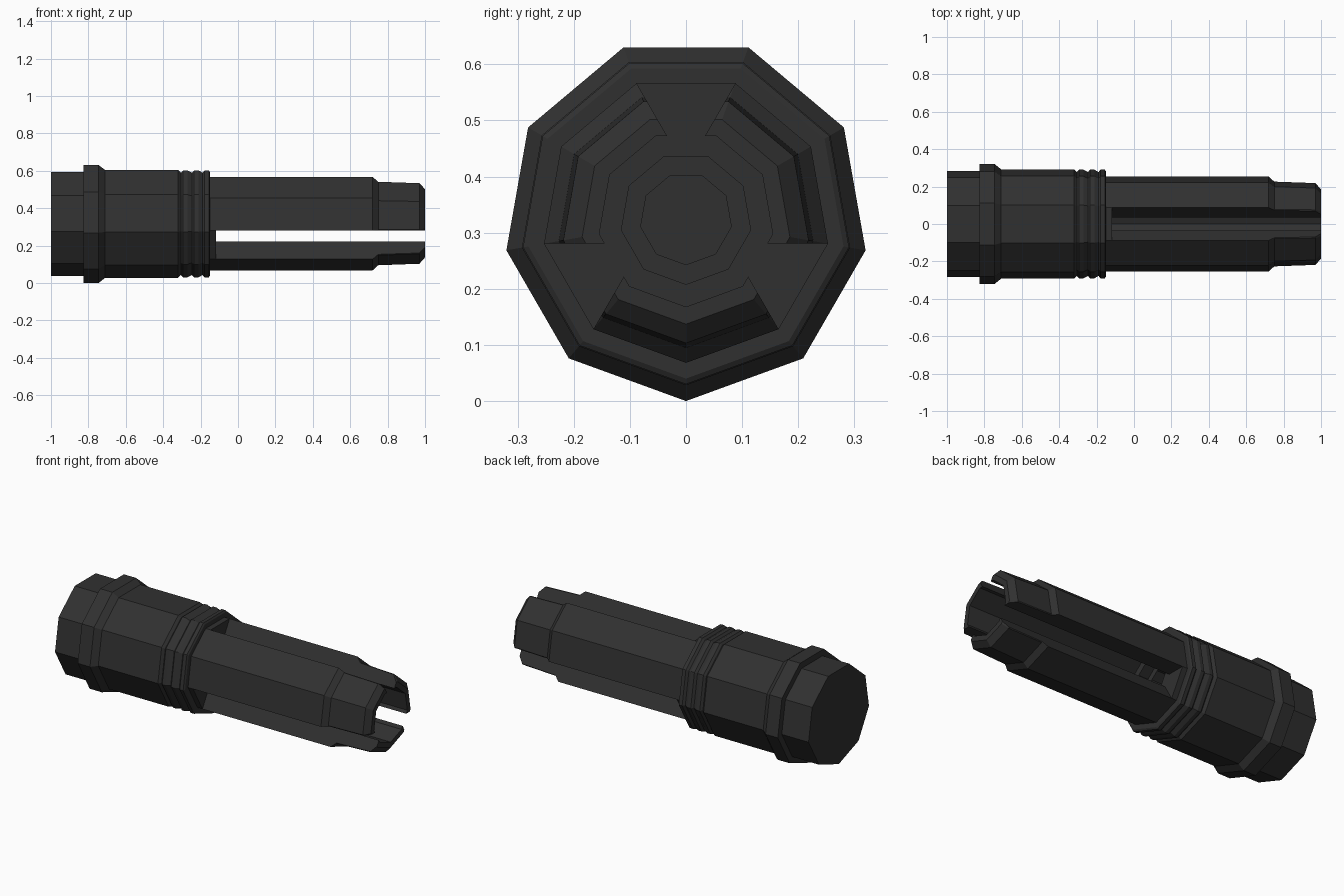
import bpy
import bmesh
from math import sin, cos, radians
from mathutils import Matrix, Vector

cube = bpy.data.objects.get("Cube")
if cube:
    bpy.data.objects.remove(cube, do_unlink=True)

SIDES = 9
AXIS_Z = 0.325

# Single dark metal colour
metal = bpy.data.materials.new("dark_metal")
metal.use_nodes = True
COLOUR = (0.03, 0.03, 0.03, 1)
metal.diffuse_color = COLOUR
bsdf = next(n for n in metal.node_tree.nodes if n.type == "BSDF_PRINCIPLED")
bsdf.inputs["Base Color"].default_value = COLOUR


def lathe(profile, closed):
    """Sweep (x, radius) points round the x axis with a corner pointing down."""
    bm = bmesh.new()
    rings = []
    for x, r in profile:
        if r == 0:
            rings.append([bm.verts.new((x, 0, 0))] * SIDES)
            continue
        angles = [radians(360 * k / SIDES) for k in range(SIDES)]
        rings.append([bm.verts.new((x, r * sin(a), -r * cos(a))) for a in angles])
    pairs = list(zip(rings, rings[1:]))
    if closed:
        pairs.append((rings[-1], rings[0]))
    for a, b in pairs:
        for k in range(SIDES):
            n = (k + 1) % SIDES
            bm.faces.new(dict.fromkeys((a[k], a[n], b[n], b[k])))
    bmesh.ops.recalc_face_normals(bm, faces=bm.faces)
    return bm


def finish(bm, name):
    bmesh.ops.recalc_face_normals(bm, faces=bm.faces)
    mesh = bpy.data.meshes.new(name)
    bm.to_mesh(mesh)
    bm.free()
    mesh.materials.append(metal)
    obj = bpy.data.objects.new(name, mesh)
    obj.location.z = AXIS_Z
    bpy.context.collection.objects.link(obj)
    return obj


# Body: rear cap, collar, barrel
body = [(-1, 0), (-1, 0.287), (-0.825, 0.287), (-0.825, 0.325),
        (-0.745, 0.325), (-0.71, 0.297), (-0.32, 0.297)]
# Three grip ribs
for start in (-0.305, -0.246, -0.19):
    body += [(start, 0.282), (start + 0.012, 0.295), (start + 0.034, 0.295)]
# Front step and stepped bore
body += [(-0.15, 0.285), (-0.15, 0.257), (-0.117, 0.257), (-0.117, 0.117),
         (-0.18, 0.117), (-0.18, 0.082), (-0.26, 0.082), (-0.26, 0)]
finish(lathe(body, False), "body")

# Prongs: a stepped tube trimmed to a wedge by two slanted slot walls
tube = [(-0.117, 0.157), (-0.117, 0.257), (0.72, 0.257), (0.75, 0.23),
        (0.97, 0.222), (1, 0.188), (1, 0.157)]
for i, name in enumerate(("lower_prong", "left_upper_prong", "right_upper_prong")):
    bm = lathe(tube, True)
    for side in (-1, 1):
        wall_point = Vector((0, side * 0.165, -0.197))
        outward = Vector((0, side * cos(radians(30)), sin(radians(30))))
        bmesh.ops.bisect_plane(bm, geom=bm.verts[:] + bm.edges[:] + bm.faces[:],
                               plane_co=wall_point, plane_no=outward,
                               clear_outer=True)
        rim = [e for e in bm.edges if e.is_boundary]
        bmesh.ops.holes_fill(bm, edges=rim, sides=0)
    turn = Matrix.Rotation(radians(120 * i), 4, "X")
    bmesh.ops.transform(bm, matrix=turn, verts=bm.verts)
    finish(bm, name)
